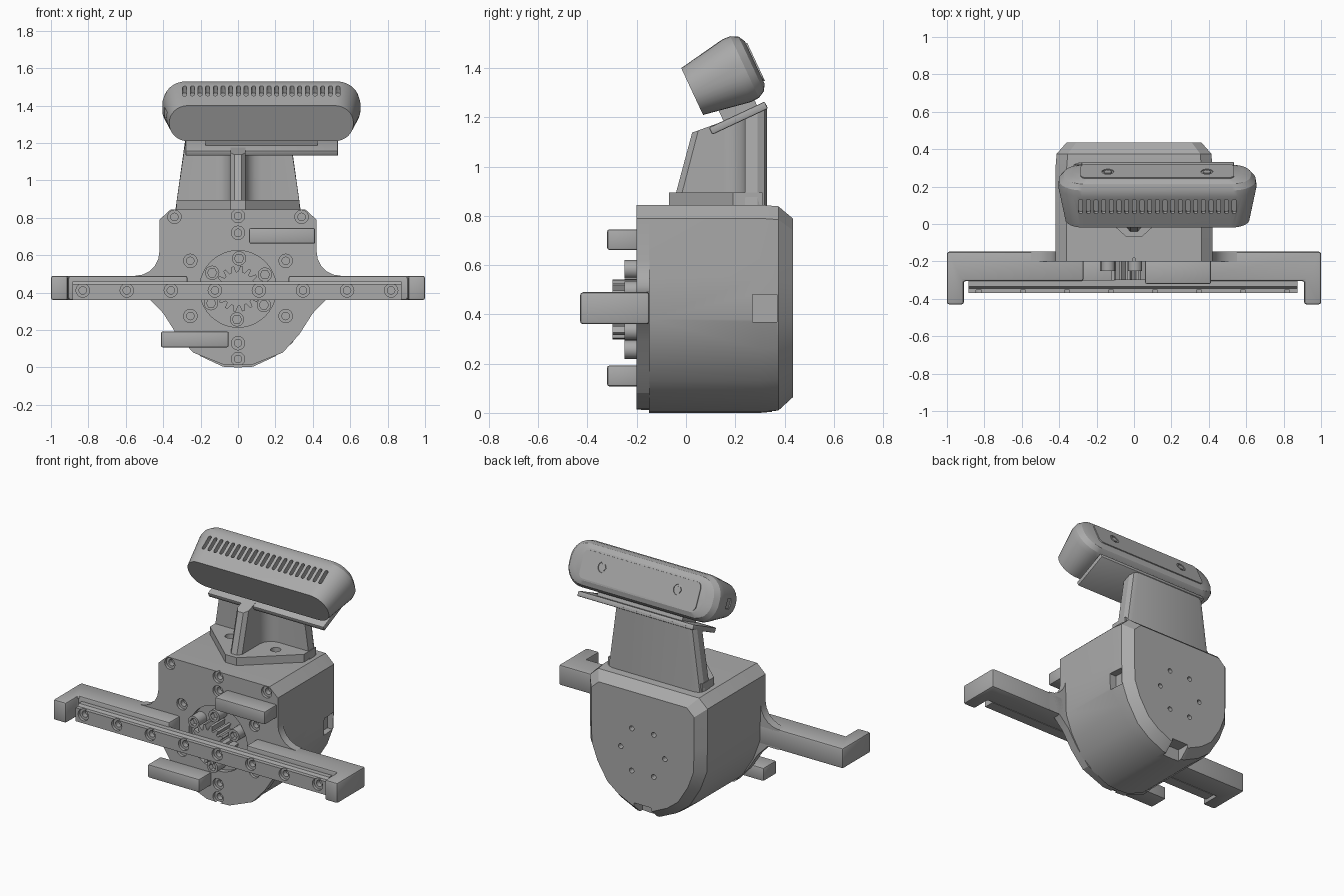
import bpy, bmesh, math
from mathutils import Matrix, Vector

if "Cube" in bpy.data.objects:
    bpy.data.objects.remove(bpy.data.objects["Cube"])

grey = bpy.data.materials.new("matte_grey")
grey.use_nodes = True
COLOUR = (0.4, 0.4, 0.4, 1)
grey.diffuse_color = COLOUR
grey.node_tree.nodes["Principled BSDF"].inputs["Base Color"].default_value = COLOUR


def loft(bm, rings):
    """Closed solid through rings of equal point count."""
    rows = [[bm.verts.new(p) for p in ring] for ring in rings]
    n = len(rows[0])
    for a, b in zip(rows, rows[1:]):
        for i in range(n):
            bm.faces.new((a[i], a[(i + 1) % n], b[(i + 1) % n], b[i]))
    bm.faces.new(rows[0])
    bm.faces.new(rows[-1])


def make(name, bm, bevel=0, matrix=None):
    bmesh.ops.recalc_face_normals(bm, faces=bm.faces)
    if bevel:
        bmesh.ops.bevel(bm, geom=bm.edges[:], offset=bevel, segments=2, profile=0.5, affect='EDGES')
    me = bpy.data.meshes.new(name)
    bm.to_mesh(me)
    bm.free()
    ob = bpy.data.objects.new(name, me)
    bpy.context.scene.collection.objects.link(ob)
    me.materials.append(grey)
    if matrix:
        ob.matrix_world = matrix
    return ob


def solid(name, rings, bevel=0, matrix=None):
    bm = bmesh.new()
    loft(bm, rings)
    return make(name, bm, bevel, matrix)


def prism_y(outline, y0, y1):
    return [[(x, y, z) for x, z in outline] for y in (y0, y1)]


def box_rings(x0, x1, y0, y1, z0, z1):
    return prism_y([(x0, z0), (x1, z0), (x1, z1), (x0, z1)], y0, y1)


def mirrored(half):
    return half + [(-x, z) for x, z in reversed(half) if x]


def bore(pos, axis, steps, sides=20):
    """Stepped round solid: steps are (radius, distance along the axis)."""
    q = Vector((0, 0, 1)).rotation_difference(Vector(axis))
    turn = [i * math.tau / sides for i in range(sides)]
    return [[Vector(pos) + q @ Vector((r * math.cos(a), r * math.sin(a), d)) for a in turn]
            for r, d in steps]


def cut(ob, solids):
    """Subtract a set of solids, then discard the helper."""
    bm = bmesh.new()
    for rings in solids:
        loft(bm, rings)
    tool = make("cutter", bm, matrix=ob.matrix_world.copy())
    tool.hide_render = True
    mod = ob.modifiers.new("cut", 'BOOLEAN')
    mod.object, mod.operation, mod.solver = tool, 'DIFFERENCE', 'EXACT'
    bpy.context.view_layer.update()
    me = bpy.data.meshes.new_from_object(ob.evaluated_get(bpy.context.evaluated_depsgraph_get()))
    ob.modifiers.clear()
    ob.data = me
    bpy.data.objects.remove(tool)


SCREW = [(0.036, -0.02), (0.036, 0.018), (0.02, 0.018), (0.02, 0.05)]
HUB = 0.42

# Housing: D-shaped shell with a chamfered back
outline = mirrored([(0, 0), (0.08, 0.004), (0.2, 0.06), (0.29, 0.13), (0.37, 0.26),
                    (0.415, 0.38), (0.42, 0.55), (0.42, 0.79), (0.36, 0.845)])


def section(y, s):
    return [(x * s, y, 0.44 + (z - 0.44) * s) for x, z in outline]


housing = solid("housing", [section(-0.15, 1), section(0.3, 1), section(0.375, 0.985), section(0.435, 0.86)])
hexagon = [math.radians(60 * i) for i in range(6)]
cut(housing, [bore((0.155 * math.cos(a), 0.435, HUB + 0.155 * math.sin(a)), (0, -1, 0),
                   [(0.016, -0.02), (0.016, 0.04)], 12) for a in hexagon]
    + [box_rings(0.37, 0.5, 0.27, 0.37, 0.37, 0.48), box_rings(-0.06, 0.06, 0.35, 0.5, -0.1, 0.085)])

# Front plate with concave fillets leading into the arms
fillet = [(0.55 - 0.13 * math.sin(a), 0.62 - 0.13 * math.cos(a))
          for a in [math.radians(18 * i) for i in range(6)]]
plate = mirrored([(0, 0.012), (0.08, 0.016), (0.24, 0.08), (0.33, 0.18), (0.4, 0.29), (0.47, 0.362),
                  (0.55, 0.362)] + fillet + [(0.42, 0.79), (0.36, 0.845)])
front_plate = solid("front_plate", prism_y(plate, -0.2, -0.148))
spots = [(0, 0.81), (0, 0.72), (0, 0.13), (0, 0.045)]
for s in (-1, 1):
    spots += [(0.34 * s, 0.805), (0.255 * s, 0.57), (0.255 * s, 0.275)]
cut(front_plate, [bore((x, -0.2, z), (0, 1, 0), SCREW) for x, z in spots]
    + [bore((0, -0.22, HUB), (0, 1, 0), [(0.205, 0), (0.205, 0.05)], 40)])

# Side arms with hooked ends
for side, s in (("right", -1), ("left", 1)):
    path = [(0.27, -0.148), (1, -0.148), (1, -0.43), (0.91, -0.43), (0.91, -0.305), (0.27, -0.305)]
    solid(side + "_arm", [[(s * x, y, z) for x, y in path] for z in (0.36, 0.49)], bevel=0.012)

# Sliding rail with a stepped top and a row of screw holes
rail_profile = [(-0.3, 0.36), (-0.37, 0.36), (-0.37, 0.445), (-0.345, 0.445), (-0.335, 0.46), (-0.3, 0.46)]
rail = solid("rail", [[(x, y, z) for y, z in rail_profile] for x in (-0.885, 0.875)])
cut(rail, [bore((-0.83 + 0.2355 * i, -0.37, 0.412), (0, 1, 0), SCREW) for i in range(8)])

# Pinion gear behind the rail
teeth = 16
gear = []
for i in range(teeth):
    for k, r in ((0, 0.092), (0.3, 0.092), (0.45, 0.122), (0.75, 0.122)):
        a = (i + k) * math.tau / teeth
        gear.append((r * math.cos(a), HUB + r * math.sin(a)))
solid("pinion", prism_y(gear, -0.299, -0.16))

# Ring of screw bosses round the pinion
for i, a in enumerate(hexagon):
    a += math.radians(28)
    p = (0.163 * math.cos(a), -0.25, HUB + 0.163 * math.sin(a))
    boss = solid("screw_boss_%d" % i, bore(p, (0, 1, 0), [(0.038, 0), (0.038, 0.1)]))
    cut(boss, [bore(p, (0, 1, 0), [(0.025, -0.02), (0.025, 0.03)], 6)])

# Guide tabs, one above and one below the rail
solid("upper_tab", box_rings(0.06, 0.412, -0.32, -0.19, 0.662, 0.745), bevel=0.008)
solid("lower_tab", box_rings(-0.412, -0.05, -0.32, -0.19, 0.108, 0.192), bevel=0.008)

# Neck flange
base = mirrored([(0.04, -0.07), (0.33, 0.19), (0.33, 0.31)])
flange = solid("neck_flange", [[(x, y, z) for x, y in base] for z in (0.835, 0.895)])
cut(flange, [bore((s * 0.16, 0.15, 0.895), (0, 0, -1), [(0.03, -0.02), (0.03, 0.03)]) for s in (-1, 1)])


# Neck: wide back wall with a filleted central rib and a sloped top
def neck_ring(w, front, top):
    half = [(0.02, front), (0.04, front + 0.025), (0.04, 0.15)]
    half += [(0.12 - 0.08 * math.cos(a), 0.16 + 0.08 * math.sin(a))
             for a in [math.radians(22.5 * i) for i in range(5)]]
    half += [(w, 0.24), (w, 0.29), (w - 0.015, 0.318), (w - 0.045, 0.328)]
    return [(x, y, 1.14 + (y - 0.03) * 0.36 if top else 0.84) for x, y in mirrored(half)]


solid("neck", [neck_ring(0.335, -0.055, False), neck_ring(0.28, 0.025, True)])

# Head mount and head share one tilt
tilt = Matrix.Rotation(math.radians(25), 4, 'X')
solid("head_mount", box_rings(-0.405, 0.41, -0.125, 0.125, -0.016, 0.016), bevel=0.006,
      matrix=Matrix.Translation((0.125, 0.213, 1.197)) @ tilt)
solid("mount_pad", box_rings(-0.3, 0.3, -0.06, 0.09, 0, 0.06),
      matrix=Matrix.Translation((0.125, 0.213, 1.197)) @ tilt)


def rounded(w, h, r, y):
    pts = []
    for q, (sx, sz) in enumerate(((1, 1), (-1, 1), (-1, -1), (1, -1))):
        for i in range(9):
            a = math.radians(90 * q + 11.25 * i)
            pts.append((sx * (w - r) + r * math.cos(a), y, sz * (h - r) + r * math.sin(a)))
    return pts


# Head: tapered rounded block, narrow at the front
place = Matrix.Translation((0.125, 0.025, 1.305)) @ tilt
head = solid("head", [rounded(0.492, 0.105, 0.1, 0), rounded(0.53, 0.14, 0.125, 0.2),
                      rounded(0.525, 0.138, 0.122, 0.235), rounded(0.5, 0.122, 0.105, 0.265),
                      rounded(0.455, 0.095, 0.08, 0.28)], matrix=place)
vents = []
for i in range(21):
    x = -0.41 + 0.041 * i
    vents.append([[(x + 0.011 * math.cos(a), 0.135 + 0.035 * (1 if math.sin(a) > 0 else -1)
                    + 0.011 * math.sin(a), z)
                   for a in [math.radians(15 + 30 * k) for k in range(12)]] for z in (0.095, 0.2)])
cut(head, vents + [box_rings(-0.56, -0.5, 0.08, 0.14, -0.03, 0.03)])

# Back cover with two socket screws
cover = solid("head_back_cover", [rounded(0.41, 0.085, 0.03, 0.27), rounded(0.41, 0.085, 0.03, 0.286)],
              matrix=place)
cut(cover, [bore((x, 0.286, 0.01), (0, -1, 0), [(0.032, -0.02), (0.032, 0.012)]) for x in (-0.265, 0.265)])
for x, side in ((-0.265, "right"), (0.265, "left")):
    solid(side + "_cover_screw", bore((x, 0.286, 0.01), (0, -1, 0), [(0.022, 0), (0.022, 0.014)], 6),
          matrix=place)

# Shading
for ob in bpy.context.scene.collection.objects:
    if ob.type == 'MESH':
        ob.select_set(True)
        bpy.context.view_layer.objects.active = ob
bpy.ops.object.shade_smooth_by_angle(angle=math.radians(25))
